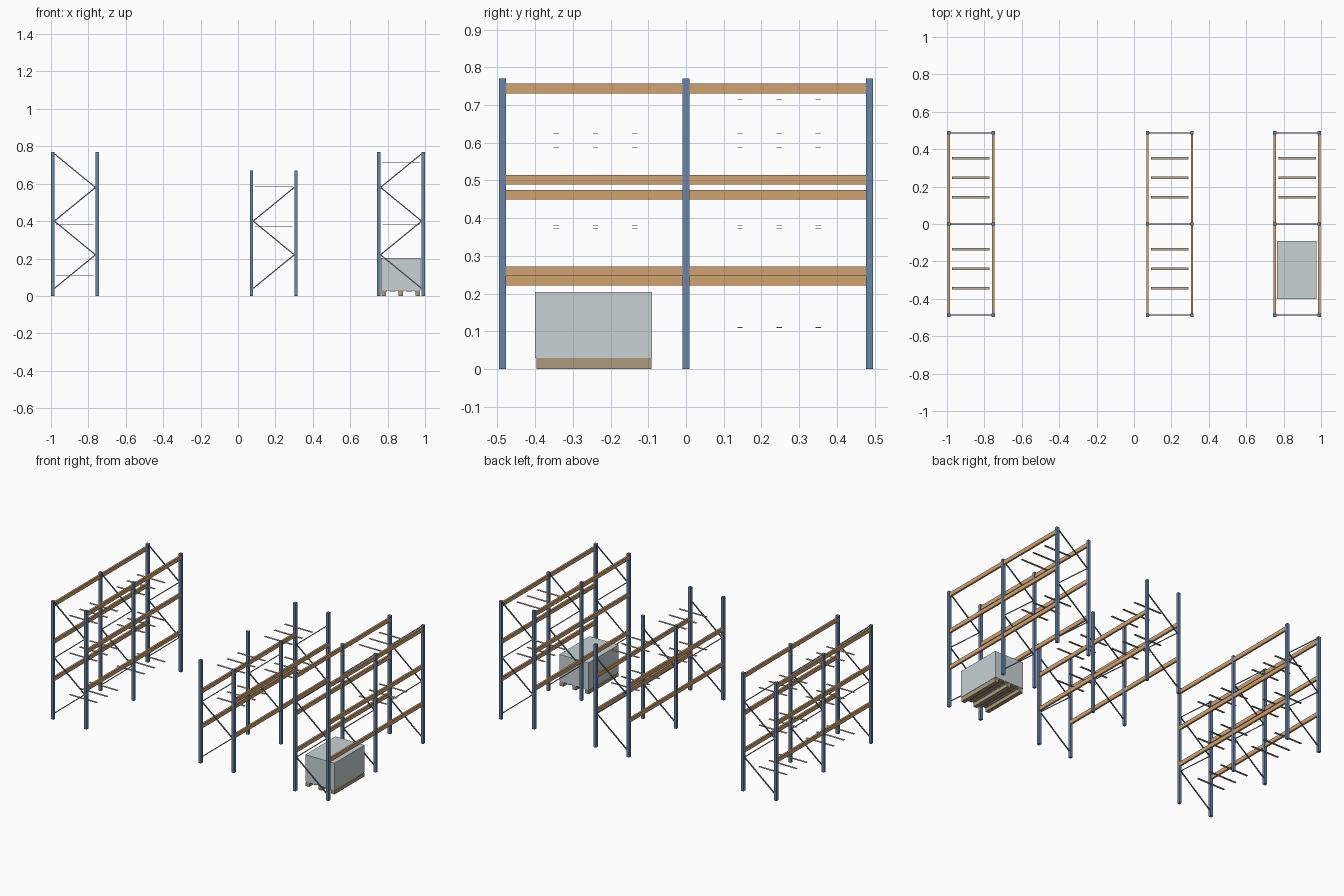
import bpy, bmesh
from mathutils import Vector, Matrix

if "Cube" in bpy.data.objects:
    bpy.data.objects.remove(bpy.data.objects["Cube"])


def material(name, color):
    m = bpy.data.materials.new(name)
    m.diffuse_color = color
    m.use_nodes = True
    m.node_tree.nodes["Principled BSDF"].inputs["Base Color"].default_value = m.diffuse_color
    return m


BLUE = material("blue_steel", (0.14, 0.24, 0.41, 1))
ORANGE = material("orange_steel", (0.64, 0.36, 0.16, 1))
DARK = material("brace_steel", (0.12, 0.17, 0.25, 1))
WOOD = material("pallet_wood", (0.42, 0.32, 0.20, 1))
SLAT = material("slat_wood", (0.50, 0.42, 0.31, 1))
WRAP = material("wrapped_load", (0.58, 0.65, 0.66, 0.75))


def add_box(bm, lo, hi):
    lo, hi = Vector(lo), Vector(hi)
    bmesh.ops.create_cube(bm, size=1, matrix=Matrix.Translation((lo + hi) / 2)
                          @ Matrix.Diagonal((*(hi - lo), 1)))


def add_bar(bm, a, b, t):
    a, b = Vector(a), Vector(b)
    rot = (b - a).to_track_quat('Z', 'Y').to_matrix().to_4x4()
    bmesh.ops.create_cube(bm, size=1, matrix=Matrix.Translation((a + b) / 2) @ rot
                          @ Matrix.Diagonal((t, t, (b - a).length, 1)))


def finish(name, bm, mat):
    me = bpy.data.meshes.new(name)
    bm.to_mesh(me)
    bm.free()
    me.materials.append(mat)
    bpy.context.collection.objects.link(bpy.data.objects.new(name, me))


FRAMES = (-0.487, 0.0, 0.487)
POST = 0.009
FRONT, BACK = -0.24, 0.247


def rack(name, x0, x1, height, beam_tops, flip, slat_rows):
    # upright posts
    bm = bmesh.new()
    for x in (x0, x1):
        for y in FRAMES:
            add_box(bm, (x - POST, y - POST, 0), (x + POST, y + POST, height))
    finish(name + "_posts", bm, BLUE)

    # zigzag braces in every frame
    bm = bmesh.new()
    ends = (x0 + POST, x1 - POST)
    for y in FRAMES:
        z, i = 0.04, 0
        while z + 0.18 < height:
            a, b = ends[(i + flip) % 2], ends[(i + flip + 1) % 2]
            add_bar(bm, (a, y, z), (b, y, z + 0.18), 0.006)
            z, i = z + 0.18, i + 1
    finish(name + "_braces", bm, DARK)

    # long beams on both sides
    bm = bmesh.new()
    for top in beam_tops:
        for x in (x0, x1):
            for ya, yb in zip(FRAMES, FRAMES[1:]):
                add_box(bm, (x - 0.006, ya + POST, top - 0.026),
                        (x + 0.006, yb - POST, top))
    finish(name + "_beams", bm, ORANGE)

    # thin cross slats, three per bay and level
    bm = bmesh.new()
    c = (x0 + x1) / 2
    for yc, z in slat_rows:
        for dy in (-0.104, 0, 0.104):
            add_box(bm, (c - 0.1, yc + dy - 0.007, z - 0.001),
                    (c + 0.1, yc + dy + 0.007, z + 0.001))
    finish(name + "_slats", bm, SLAT)


TALL = (0.272, 0.515, 0.757)
rack("left_rack", -0.991, -0.753, 0.77, TALL, 0,
     [(y, z) for y in (FRONT, BACK) for z in (0.11, 0.38, 0.625)])
rack("middle_rack", 0.072, 0.31, 0.67, (0.247, 0.475), 0,
     [(y, z) for y in (FRONT, BACK) for z in (0.372, 0.587)])
rack("right_rack", 0.753, 0.991, 0.77, TALL, 1,
     [(BACK, 0.38), (BACK, 0.715)])

# pallet under the load
bm = bmesh.new()
for x in (0.779, 0.87, 0.961):
    add_box(bm, (x - 0.013, -0.397, 0), (x + 0.013, -0.092, 0.023))
for i in range(5):
    x = 0.782 + i * 0.044
    add_box(bm, (x - 0.015, -0.397, 0.023), (x + 0.015, -0.092, 0.029))
finish("pallet", bm, WOOD)

# wrapped load
bm = bmesh.new()
add_box(bm, (0.765, -0.4, 0.029), (0.975, -0.09, 0.204))
finish("load", bm, WRAP)
